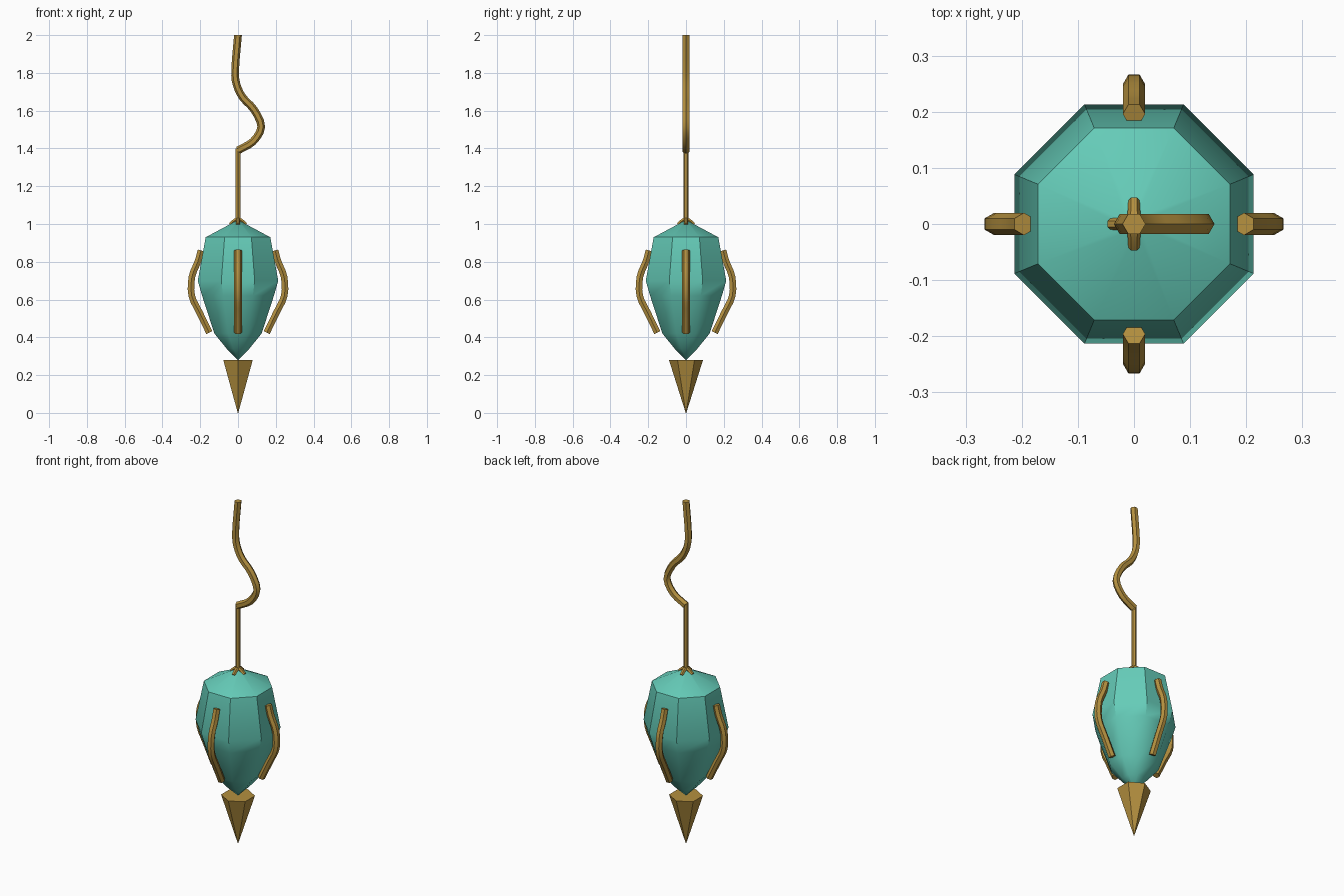
import bpy, bmesh, math
from mathutils import Vector, Matrix

if "Cube" in bpy.data.objects:
    bpy.data.objects.remove(bpy.data.objects["Cube"])


def material(name, rgb):
    m = bpy.data.materials.new(name)
    m.diffuse_color = (*rgb, 1)
    m.use_nodes = True
    m.node_tree.nodes["Principled BSDF"].inputs["Base Color"].default_value = m.diffuse_color
    return m


TEAL = material("teal", (0.13, 0.60, 0.48))
GOLD = material("gold", (0.46, 0.28, 0.05))


def finish(bm, name, mat):
    bmesh.ops.recalc_face_normals(bm, faces=bm.faces)
    me = bpy.data.meshes.new(name)
    bm.to_mesh(me)
    bm.free()
    me.materials.append(mat)
    ob = bpy.data.objects.new(name, me)
    bpy.context.collection.objects.link(ob)
    return ob


def skin(bm, rings):
    n = len(rings[0])
    for a, b in zip(rings, rings[1:]):
        for i in range(n):
            bm.faces.new((a[i], a[(i + 1) % n], b[(i + 1) % n], b[i]))


def lathe(name, profile, sides, phase, mat):
    """Faceted solid from (radius, z) rows, with its ends capped."""
    bm = bmesh.new()
    rings = [[bm.verts.new((r * math.cos(phase + math.tau * i / sides),
                            r * math.sin(phase + math.tau * i / sides), z))
              for i in range(sides)] for r, z in profile]
    skin(bm, rings)
    bm.faces.new(rings[0])
    bm.faces.new(rings[-1])
    return finish(bm, name, mat)


def smooth_path(pts, steps=3):
    """Catmull-Rom subdivision of a path of (x, z) points."""
    p = [Vector(q) for q in pts]
    p = [2 * p[0] - p[1]] + p + [2 * p[-1] - p[-2]]
    out = []
    for a, b, c, d in zip(p, p[1:], p[2:], p[3:]):
        for k in range(steps):
            t = k / steps
            out.append(0.5 * (2 * b + (c - a) * t + (2 * a - 5 * b + 4 * c - d) * t * t
                              + (3 * b - a - 3 * c + d) * t ** 3))
    return out + [p[-2]]


def tube(name, path, radius, phase, angle=0, end_radius=None, flat_ends=False):
    """Hexagonal rod along an x-z path, turned about z by angle."""
    bm = bmesh.new()
    rings = []
    last = len(path) - 1
    end_radius = radius if end_radius is None else end_radius
    for k, p in enumerate(path):
        t = (path[min(k + 1, last)] - path[max(k - 1, 0)]).normalized()
        side = Vector((t.y, 0, -t.x))
        if flat_ends and k == last:
            side = Vector((1, 0, 0))
        r = radius + (end_radius - radius) * k / last
        ring = []
        for i in range(6):
            a = phase + math.tau * i / 6
            ring.append(bm.verts.new(Vector((p.x, 0, p.y))
                        + r * (math.cos(a) * side + math.sin(a) * Vector((0, 1, 0)))))
        rings.append(ring)
    skin(bm, rings)
    bm.faces.new(rings[0])
    bm.faces.new(rings[-1])
    bmesh.ops.transform(bm, matrix=Matrix.Rotation(angle, 4, 'Z'), verts=bm.verts)
    ob = finish(bm, name, GOLD)
    bpy.context.view_layer.objects.active = ob
    bpy.ops.object.select_all(action='DESELECT')
    ob.select_set(True)
    bpy.ops.object.shade_smooth_by_angle(angle=math.radians(35))
    return ob


# Eight-sided body: apothem and height, crisp panels above, soft taper below
K = 1 / math.cos(math.pi / 8)
body = lathe("body", [(a * K, z) for a, z in (
    (0.002, 0.28), (0.06, 0.34), (0.125, 0.42), (0.19, 0.62),
    (0.213, 0.70), (0.171, 0.93), (0.012, 1.015))], 8, math.pi / 8, TEAL)
bm = bmesh.new()
bm.from_mesh(body.data)
for f in bm.faces:
    f.smooth = True
for e in bm.edges:
    z0, z1 = sorted(v.co.z for v in e.verts)
    panel_seam = z0 > 0.61 and z1 < 0.94 and z1 - z0 > 0.01
    rim = z0 > 0.92 and z1 < 0.94
    e.smooth = not (panel_seam or rim)
bm.to_mesh(body.data)
bm.free()

# Hexagonal spike beneath the body, and the thin upright stem
lathe("bottom_spike", [(0.0015, 0.0), (0.09, 0.28)], 6, math.pi / 2, GOLD)
lathe("stem", [(0.014, 0.99), (0.014, 1.40)], 6, math.pi / 2, GOLD)

# Wavy hook on top of the stem
hook = smooth_path([(0, 1.39), (0.08, 1.437), (0.123, 1.515), (0.085, 1.605),
                    (0.025, 1.67), (-0.008, 1.74), (-0.015, 1.82), (0, 2.0)])
tube("top_hook", hook, 0.0205, 0, flat_ends=True)

# Four bowed ribs around the body, and four small claws at the stem foot
rib = smooth_path([(0.152, 0.425), (0.203, 0.53), (0.245, 0.62),
                   (0.244, 0.72), (0.213, 0.80), (0.196, 0.86)])
claw = [Vector(p) for p in ((0.0, 1.025), (0.018, 1.018), (0.042, 0.998))]
for i in range(4):
    tube(f"rib_{i + 1}", rib, 0.02, math.pi / 2, i * math.pi / 2)
    tube(f"stem_claw_{i + 1}", claw, 0.013, math.pi / 2, i * math.pi / 2, 0.01)
